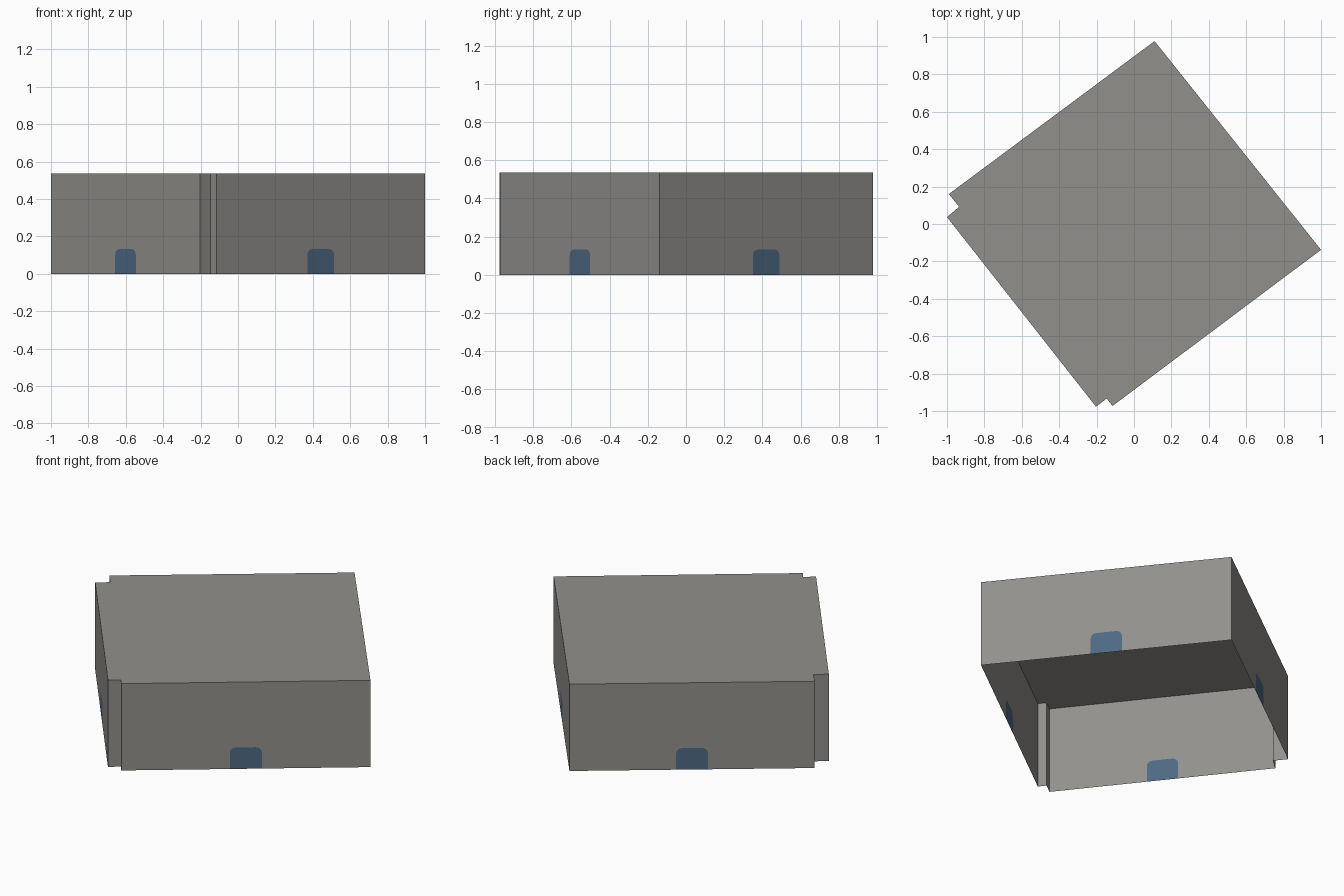
import bpy, bmesh, math
from mathutils import Vector

if "Cube" in bpy.data.objects:
    bpy.data.objects.remove(bpy.data.objects["Cube"])

HEIGHT = 0.535
DOOR_W, DOOR_H, DOOR_R = 0.178, 0.132, 0.032

# Counter-clockwise footprint, with the two notched corners
FOOTPRINT = [(0.11, 0.978), (-0.99, 0.16), (-0.935, 0.092), (-1.0, 0.037),
             (-0.203, -0.977), (-0.146, -0.933), (-0.115, -0.973), (1.0, -0.138)]


def material(name, rgb):
    m = bpy.data.materials.new(name)
    m.diffuse_color = (*rgb, 1.0)
    m.use_nodes = True
    m.node_tree.nodes["Principled BSDF"].inputs["Base Color"].default_value = m.diffuse_color
    return m


grey = material("concrete grey", (0.287, 0.279, 0.264))
blue = material("door blue", (0.078, 0.141, 0.227))


def door_outline():
    """Rounded-top doorway as (offset along wall, height), left foot to right foot."""
    half = DOOR_W / 2
    pts = [(-half, 0.0)]
    for sign, start in ((-1, 180), (1, 90)):
        for i in range(5):
            a = math.radians(start - i * 22.5)
            pts.append((sign * (half - DOOR_R) + DOOR_R * math.cos(a),
                        DOOR_H - DOOR_R + DOOR_R * math.sin(a)))
    pts.append((half, 0.0))
    return pts


bm = bmesh.new()


def face(points, mat=0):
    f = bm.faces.new([bm.verts.new(p) for p in points])
    f.material_index = mat
    return f


# Walls: long ones get a flush door panel, visible from both sides
up = Vector((0, 0, HEIGHT))
for i, p in enumerate(FOOTPRINT):
    q = FOOTPRINT[(i + 1) % len(FOOTPRINT)]
    a, b = Vector((*p, 0)), Vector((*q, 0))
    if (b - a).length > 0.5:
        mid, along = (a + b) / 2, (b - a).normalized()
        door = [mid + along * s + Vector((0, 0, z)) for s, z in door_outline()]
        face([a] + door + [b, b + up, a + up])
        face(door[::-1], 1)
    else:
        face([a, b, b + up, a + up])

# Flat roof; the underside stays open
face([(x, y, HEIGHT) for x, y in FOOTPRINT])

bmesh.ops.remove_doubles(bm, verts=bm.verts, dist=0.0005)
mesh = bpy.data.meshes.new("building_shell")
bm.to_mesh(mesh)
bm.free()
mesh.materials.append(grey)
mesh.materials.append(blue)
shell = bpy.data.objects.new("building_shell", mesh)
bpy.context.collection.objects.link(shell)
